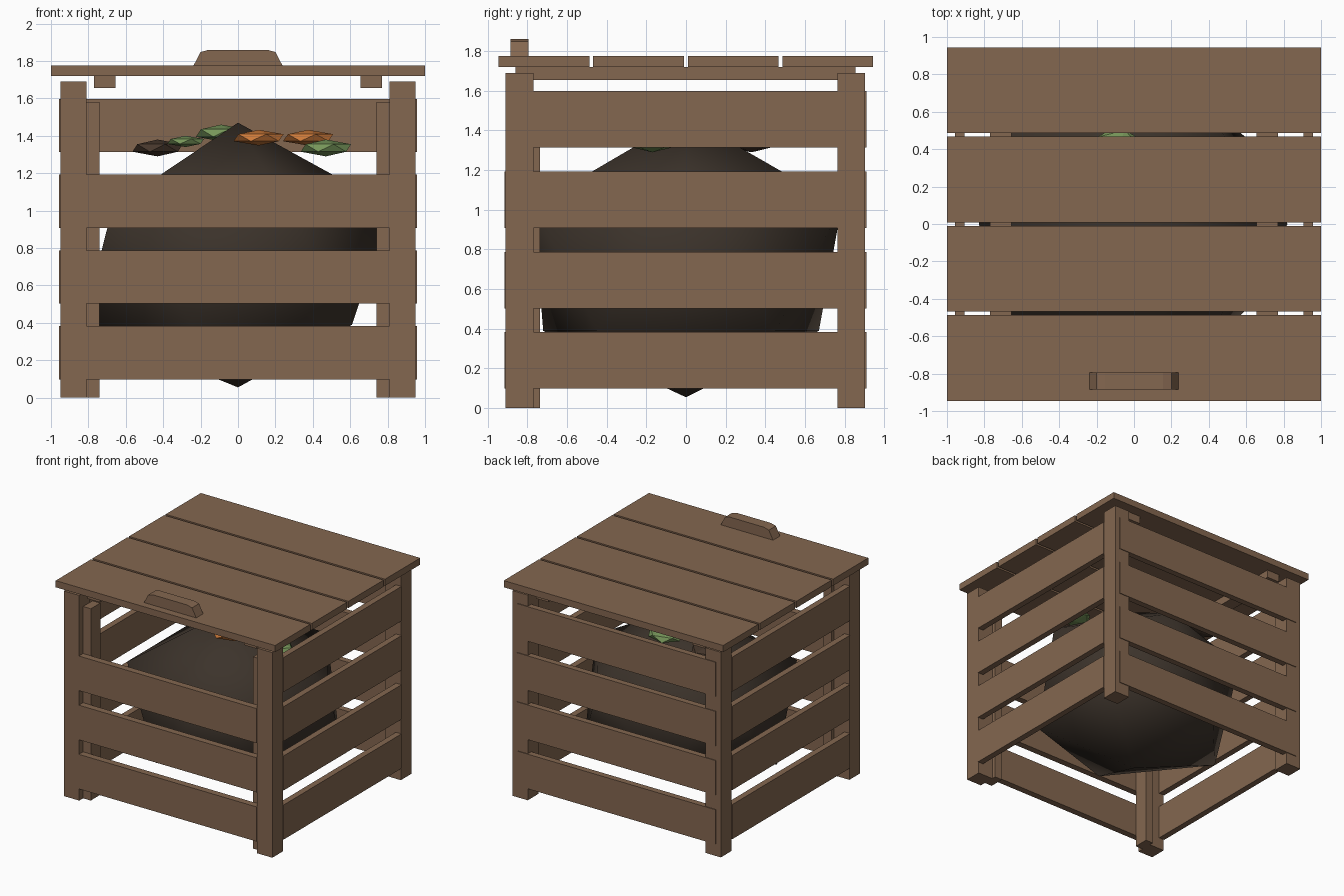
import bpy, bmesh
from mathutils import Vector

if "Cube" in bpy.data.objects:
    bpy.data.objects.remove(bpy.data.objects["Cube"])


def material(name, rgb):
    m = bpy.data.materials.new(name)
    m.diffuse_color = (*rgb, 1)
    m.use_nodes = True
    m.node_tree.nodes["Principled BSDF"].inputs["Base Color"].default_value = m.diffuse_color
    return m


WOOD = material("wood", (0.23, 0.135, 0.08))
SOIL = material("soil", (0.045, 0.033, 0.024))
ORANGE = material("orange_peel", (0.60, 0.19, 0.04))
GREEN = material("green_leaf", (0.18, 0.30, 0.10))
BROWN = material("brown_scrap", (0.06, 0.037, 0.024))


def finish(name, bm, mat):
    bmesh.ops.recalc_face_normals(bm, faces=bm.faces)
    me = bpy.data.meshes.new(name)
    bm.to_mesh(me)
    bm.free()
    me.materials.append(mat)
    ob = bpy.data.objects.new(name, me)
    bpy.context.collection.objects.link(ob)
    return ob


def box(name, x0, x1, y0, y1, z0, z1, mat=WOOD):
    bm = bmesh.new()
    bmesh.ops.create_cube(bm, size=1)
    for v in bm.verts:
        v.co = Vector(((x0 + x1) / 2 + v.co.x * (x1 - x0),
                       (y0 + y1) / 2 + v.co.y * (y1 - y0),
                       (z0 + z1) / 2 + v.co.z * (z1 - z0)))
    return finish(name, bm, mat)


def mirrored_x(name, x0, x1, *rest):
    box("right_" + name, x0, x1, *rest)
    box("left_" + name, -x1, -x0, *rest)


# corner posts and the battens behind the front boards
mirrored_x("front_post", 0.81, 0.95, -0.91, -0.77, 0, 1.69)
mirrored_x("back_post", 0.81, 0.95, 0.763, 0.903, 0, 1.69)
mirrored_x("front_batten", 0.74, 0.81, -0.86, -0.735, 0, 1.58)

# wall slats: four rows at back and sides, three at the front
for i in range(4):
    z0 = 0.098 + 0.405 * i
    z1 = z0 + 0.285
    mirrored_x(f"side_slat_{i}", 0.905, 0.956, -0.77, 0.763, z0, z1)
    box(f"back_slat_{i}", -0.905, 0.905, 0.858, 0.909, z0, z1)
    if i < 3:
        box(f"front_slat_{i}", -0.81, 0.81, -0.915, -0.86, z0, z1)

# lid boards and the two cleats under them
for i in range(4):
    y0 = -0.945 + 0.477 * i
    box(f"lid_board_{i}", -1, 1, y0, y0 + 0.458, 1.72, 1.775)
mirrored_x("lid_cleat", 0.655, 0.77, -0.86, 0.855, 1.655, 1.72)

# lid handle: chamfered profile extruded along y
bm = bmesh.new()
profile = [(-0.238, 1.775), (-0.2, 1.848), (-0.155, 1.86),
           (0.155, 1.86), (0.2, 1.848), (0.238, 1.775)]
face = bm.faces.new([bm.verts.new((x, -0.884, z)) for x, z in profile])
ext = bmesh.ops.extrude_face_region(bm, geom=[face])["geom"]
bmesh.ops.translate(bm, vec=(0, 0.091, 0),
                    verts=[g for g in ext if isinstance(g, bmesh.types.BMVert)])
finish("lid_handle", bm, WOOD)

# compost heap: uneven icosahedron
upper = [(0.82, 0), (0.257, 0.785), (-0.67, 0.487), (-0.67, -0.487), (0.257, -0.77)]
lower = [(-0.83, 0), (-0.245, 0.67), (0.61, 0.45), (0.61, -0.45), (-0.245, -0.72)]
bm = bmesh.new()
for p in ([(0, 0, 1.47), (0, 0, 0.055)] + [(x, y, 1.02) for x, y in upper]
          + [(x, y, 0.39) for x, y in lower]):
    bm.verts.new(p)
bmesh.ops.convex_hull(bm, input=bm.verts)
heap = finish("compost_heap", bm, SOIL)
for p in heap.data.polygons:
    p.use_smooth = True

# flattened kitchen scraps lying on the heap: centre, half width, half height
scraps = [("brown_scrap", BROWN, (-0.43, 0.33, 1.335), 0.15, 0.045),
          ("small_leaf", GREEN, (-0.28, -0.2, 1.37), 0.11, 0.03),
          ("back_leaf", GREEN, (-0.09, 0.40, 1.415), 0.15, 0.045),
          ("front_peel", ORANGE, (0.11, -0.28, 1.39), 0.15, 0.042),
          ("back_peel", ORANGE, (0.375, 0.19, 1.39), 0.15, 0.042),
          ("right_leaf", GREEN, (0.47, -0.17, 1.335), 0.15, 0.045)]
for name, mat, c, w, h in scraps:
    bm = bmesh.new()
    bmesh.ops.create_icosphere(bm, subdivisions=1, radius=1)
    bmesh.ops.scale(bm, vec=(w, w * 0.8, h), verts=bm.verts)
    bmesh.ops.translate(bm, vec=c, verts=bm.verts)
    finish(name, bm, mat)
